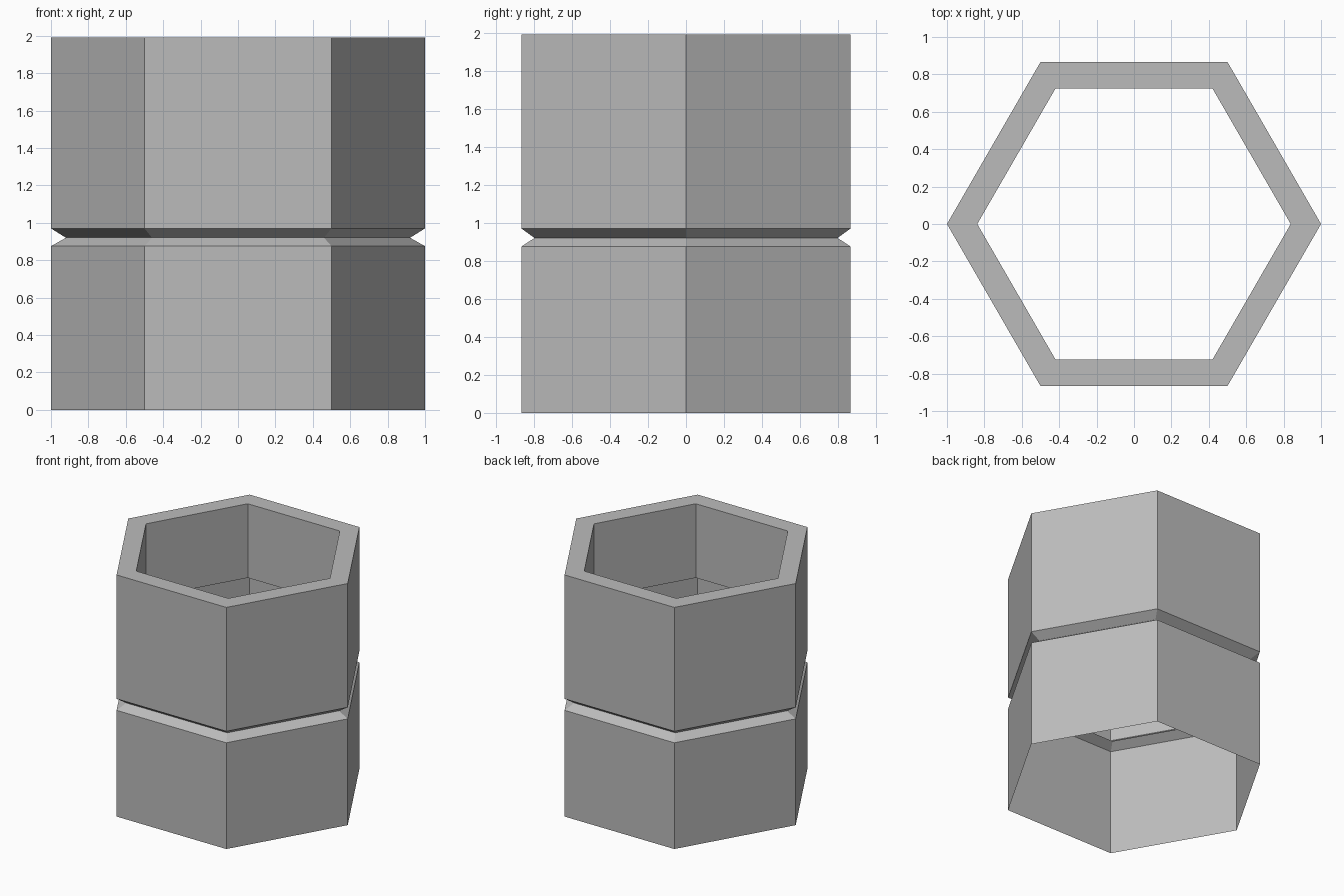
import bpy
import bmesh
from math import cos, sin, tau

SIDES = 6

# Remove the default object
cube = bpy.data.objects.get("Cube")
if cube:
    bpy.data.objects.remove(cube, do_unlink=True)

# Single plain colour
grey = bpy.data.materials.new("mid_grey")
grey.use_nodes = True
colour = (0.5, 0.5, 0.5, 1.0)
grey.diffuse_color = colour
grey.node_tree.nodes["Principled BSDF"].inputs["Base Color"].default_value = colour


def hex_shell(name, profile):
    """Sweep an open (radius, height) profile around z into a flat-sided shell."""
    bm = bmesh.new()
    rings = [[bm.verts.new((r * cos(tau * i / SIDES), r * sin(tau * i / SIDES), z))
              for i in range(SIDES)] for r, z in profile]
    for low, high in zip(rings, rings[1:]):
        for i in range(SIDES):
            j = (i + 1) % SIDES
            bm.faces.new((low[i], low[j], high[j], high[i]))
    mesh = bpy.data.meshes.new(name)
    bm.to_mesh(mesh)
    bm.free()
    mesh.materials.append(grey)
    obj = bpy.data.objects.new(name, mesh)
    bpy.context.collection.objects.link(obj)
    return obj


# Thin outer wall with a V groove, flat top rim and a short inner lip
hex_shell("hexagonal_sleeve", [
    (1.0, 0.0), (1.0, 0.875),      # lower wall
    (0.92, 0.92), (1.0, 0.97),     # groove
    (1.0, 1.99),                   # upper wall
    (0.838, 1.99), (0.838, 1.38),  # rim and inner lip
])
